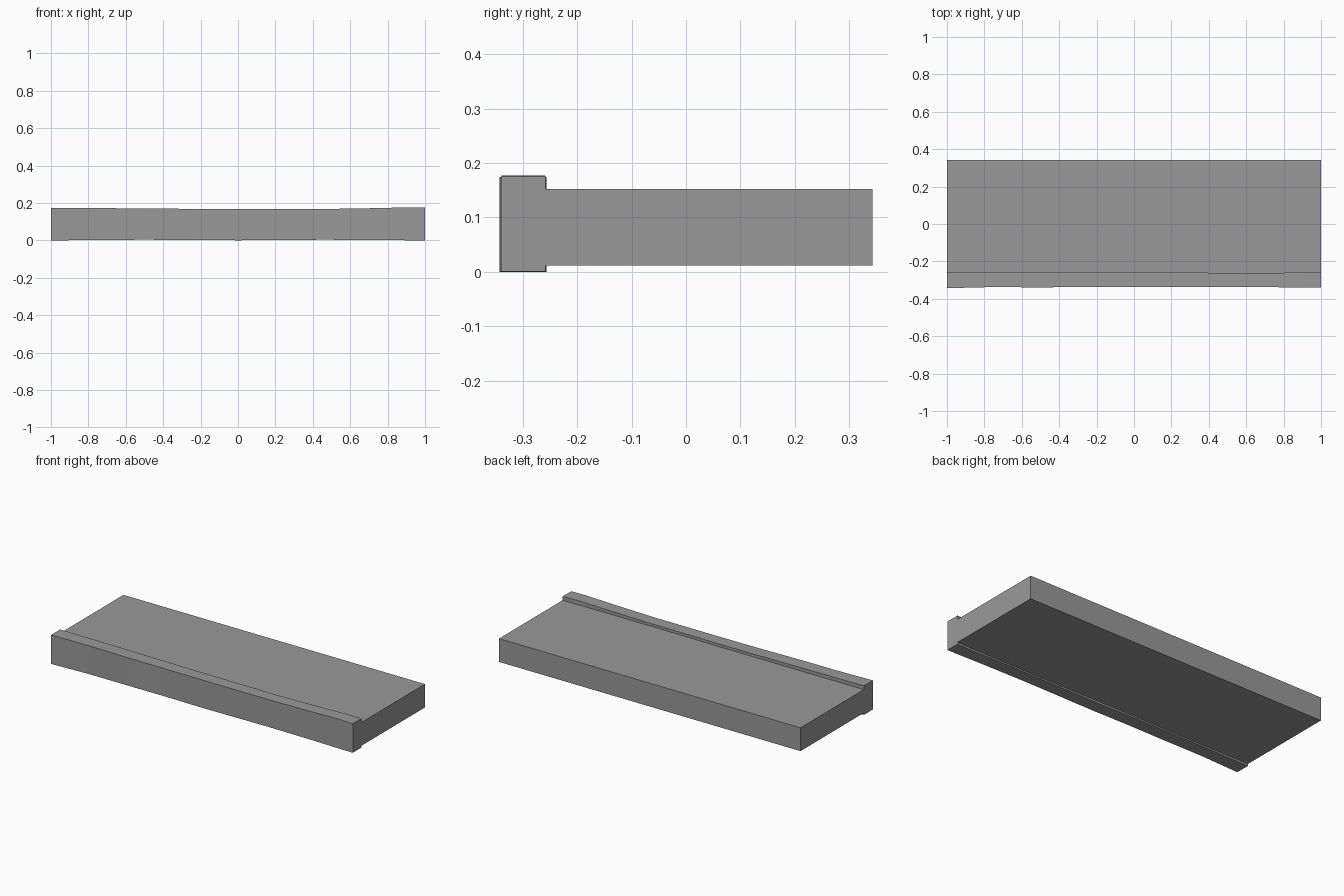
import bpy
import bmesh

cube = bpy.data.objects.get("Cube")
if cube:
    bpy.data.objects.remove(cube, do_unlink=True)

# Plain stone grey
stone = bpy.data.materials.new("stone_grey")
stone.use_nodes = True
grey = (0.32, 0.32, 0.32, 1)
stone.diffuse_color = grey
stone.node_tree.nodes["Principled BSDF"].inputs["Base Color"].default_value = grey

# Slab extents and the slightly worn lip: x, top, bottom, front, back
BACK, LOW, HIGH = 0.343, 0.012, 0.152
LIP = [
    (-1.0, 0.174, 0.000, -0.343, -0.257),
    (-0.75, 0.173, 0.003, -0.337, -0.257),
    (-0.5, 0.171, 0.004, -0.339, -0.257),
    (-0.25, 0.169, 0.003, -0.336, -0.257),
    (0.0, 0.168, 0.001, -0.336, -0.258),
    (0.45, 0.168, 0.004, -0.336, -0.261),
    (0.75, 0.173, 0.003, -0.338, -0.261),
    (0.9, 0.177, 0.001, -0.339, -0.260),
    (1.0, 0.175, 0.001, -0.340, -0.258),
]


def section(x, top, bottom, front, rear):
    """T-shaped cross-section of slab and lip."""
    outline = [(front, bottom), (rear, bottom), (rear, LOW), (BACK, LOW),
               (BACK, HIGH), (rear, HIGH), (rear, top), (front, top)]
    return [bm.verts.new((x, y, z)) for y, z in outline]


# Loft the sections along the length and cap both ends
bm = bmesh.new()
rings = [section(*row) for row in LIP]
for a, b in zip(rings, rings[1:]):
    for i in range(len(a)):
        j = (i + 1) % len(a)
        bm.faces.new((a[i], a[j], b[j], b[i]))
bm.faces.new(rings[0])
bm.faces.new(rings[-1])
bmesh.ops.recalc_face_normals(bm, faces=bm.faces)

mesh = bpy.data.meshes.new("step_slab")
bm.to_mesh(mesh)
bm.free()
mesh.materials.append(stone)
step = bpy.data.objects.new("step_slab_with_lip", mesh)
bpy.context.collection.objects.link(step)
